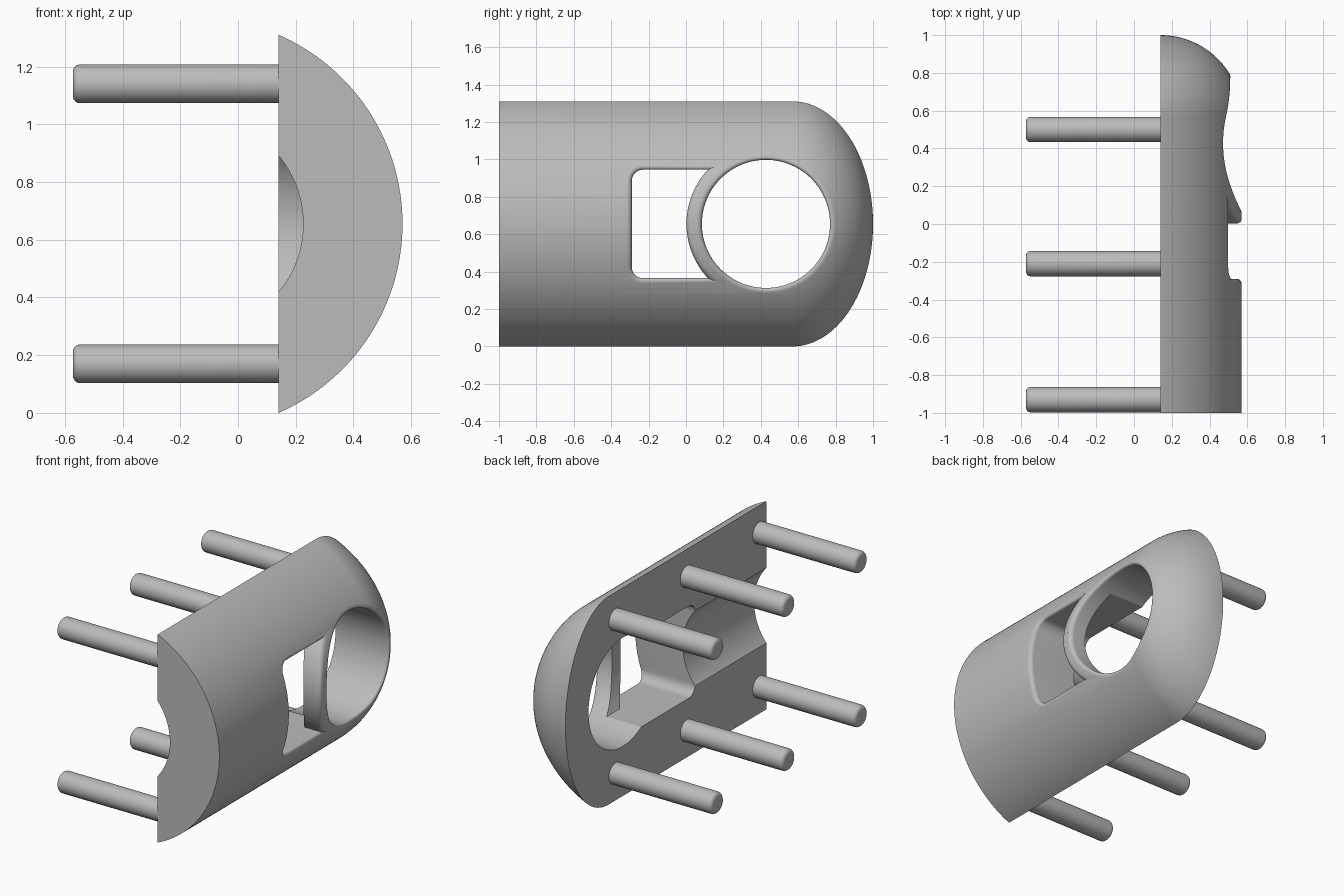
import bpy, bmesh
from math import sin, cos, asin, pi, sqrt, radians

if "Cube" in bpy.data.objects:
    bpy.data.objects.remove(bpy.data.objects["Cube"])

MID = 0.655             # half height and mid height of the shell
BACK = 0.14             # x of the flat mounting face
AXIS, OUTER = -0.144, 0.714   # axis and radius of the curved face
DOME_Y, DOME = 0.57, 0.43     # start and length of the rounded end
BORE_Y, BORE_R = 0.4275, 0.3425
FILLET = 0.027

grey = bpy.data.materials.new("plain grey")
grey.use_nodes = True
grey.diffuse_color = (0.5, 0.5, 0.5, 1)
grey.node_tree.nodes["Principled BSDF"].inputs["Base Color"].default_value = (0.5, 0.5, 0.5, 1)


def loft(name, rings):
    """Closed solid through rings that have equal point counts."""
    bm = bmesh.new()
    rows = [[bm.verts.new(p) for p in ring] for ring in rings]
    n = len(rows[0])
    for a, b in zip(rows, rows[1:]):
        for i in range(n):
            j = (i + 1) % n
            bm.faces.new((a[i], a[j], b[j], b[i]))
    bm.faces.new(rows[0])
    bm.faces.new(rows[-1])
    bmesh.ops.recalc_face_normals(bm, faces=bm.faces)
    mesh = bpy.data.meshes.new(name)
    bm.to_mesh(mesh)
    bm.free()
    mesh.materials.append(grey)
    obj = bpy.data.objects.new(name, mesh)
    bpy.context.collection.objects.link(obj)
    return obj


def activate(obj):
    bpy.ops.object.select_all(action='DESELECT')
    obj.select_set(True)
    bpy.context.view_layer.objects.active = obj


def smooth(obj):
    activate(obj)
    bpy.ops.object.shade_smooth_by_angle(angle=radians(30))


def cut(obj, cutter):
    cutter.hide_render = True
    activate(obj)
    mod = obj.modifiers.new("cut", 'BOOLEAN')
    mod.operation, mod.solver, mod.object = 'DIFFERENCE', 'EXACT', cutter
    bpy.ops.object.modifier_apply(modifier=mod.name)
    bpy.data.objects.remove(cutter)


def dome_scale(y):
    t = max(0, (y - DOME_Y) / DOME)
    return sqrt(max(0, 1 - t * t))


def surface_x(y, dz):
    s = dome_scale(y)
    return BACK + s * (AXIS - BACK + sqrt(OUTER ** 2 - (dz / s) ** 2))


def segment(radius, half, y, back, s=1.0, n=96):
    """Circular segment section at y, scaled about the middle of its chord."""
    a = asin(half / radius)
    pts = []
    for i in range(n + 1):
        t = -a + 2 * a * i / n
        x = AXIS + radius * cos(t)
        pts.append((BACK + s * (x - BACK), y, MID + s * radius * sin(t)))
    if back < BACK:
        pts += [(back, y, MID + half), (back, y, MID - half)]
    return pts


def bore_outline(o, n=96):
    r = BORE_R + o
    return [(BORE_Y + r * cos(2 * pi * i / n), r * sin(2 * pi * i / n)) for i in range(n)]


def slot_outline(o):
    """Rounded slot whose far end is concentric with the bore."""
    h, r, c, inner, left = 0.29 + o, 0.425 - o, 0.06 + o, 0.23, -0.23
    a = asin(h / r)
    pts = [(BORE_Y - r * cos(t), r * sin(t)) for t in (a - 2 * a * i / 40 for i in range(41))]
    pts += [(left - c * sin(t), -inner - c * cos(t)) for t in (pi / 2 * i / 8 for i in range(9))]
    pts += [(left - c, -inner + 2 * inner * i / 24) for i in range(1, 24)]
    pts += [(left - c * cos(t), inner + c * sin(t)) for t in (pi / 2 * i / 8 for i in range(9))]
    return pts


def flared_cutter(name, outline):
    """Through cutter that leaves a rounded lip where it meets the curved face."""
    rings = [[(-1, y, MID + d) for y, d in outline(0)]]
    for k in range(7):
        a = pi / 2 * k / 6
        rings.append([(surface_x(y, d) - FILLET * (1 - sin(a)), y, MID + d)
                      for y, d in outline(FILLET * (1 - cos(a)))])
    rings.append([(1, y, MID + d) for y, d in outline(FILLET)])
    return loft(name, rings)


# Shell: constant section with an elliptical rounded end
sections = [segment(OUTER, MID, -1, BACK)]
for k in range(33):
    t = pi / 2 * min(k / 32, 0.998)
    sections.append(segment(OUTER, MID, DOME_Y + DOME * sin(t), BACK, cos(t)))
shell = loft("shell", sections)

# Cable channel along the flat face
channel = [[(AXIS + 0.37 * cos(2 * pi * i / 96), y, MID + 0.37 * sin(2 * pi * i / 96))
            for i in range(96)] for y in (-1.1, -0.15)]
cut(shell, loft("channel_cutter", channel))

# Hollow behind the thin ring, then the slot and the round bore
cut(shell, loft("hollow_cutter", [segment(0.6, 0.29, y, -1) for y in (-0.1, BORE_Y)]))
cut(shell, flared_cutter("slot_cutter", slot_outline))
cut(shell, flared_cutter("bore_cutter", bore_outline))
smooth(shell)

# Six mounting pegs with rounded tips
R, TIP, ROUND = 0.067, -0.572, 0.025
path = [(BACK + 0.01, R)]
path += [(TIP + ROUND * (1 - sin(a)), R - ROUND * (1 - cos(a)))
         for a in (pi / 2 * k / 6 for k in range(7))]
for row, z in (("lower", 0.17), ("upper", 1.14)):
    for place, y in (("front", -0.93), ("middle", -0.21), ("rear", 0.5)):
        peg = loft(f"{row}_{place}_peg",
                   [[(x, y + r * cos(2 * pi * i / 40), z + r * sin(2 * pi * i / 40))
                     for i in range(40)] for x, r in path])
        smooth(peg)
